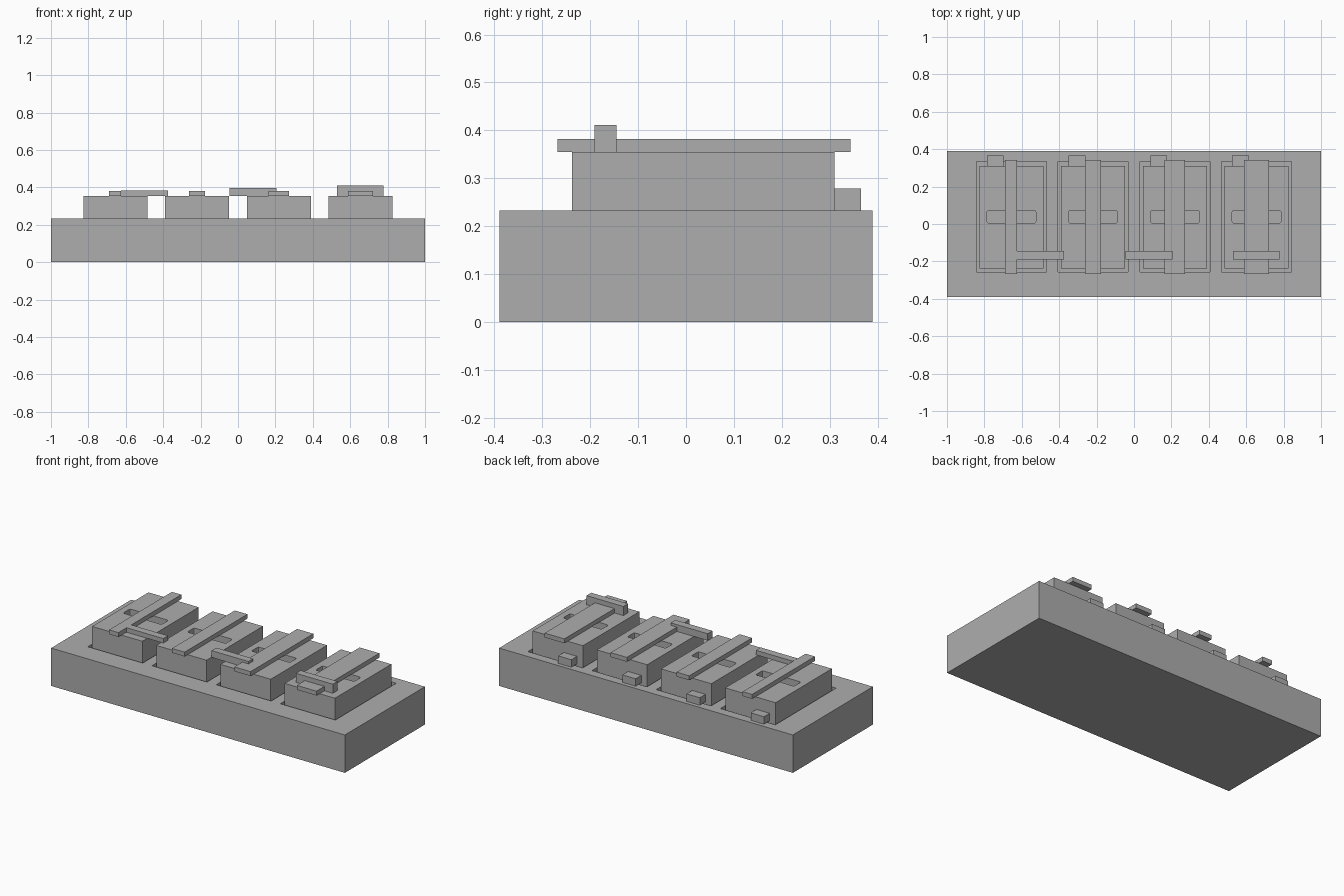
import bpy
import bmesh

cube = bpy.data.objects.get("Cube")
if cube:
    bpy.data.objects.remove(cube, do_unlink=True)

# One plain grey for everything
grey = bpy.data.materials.new("plain_grey")
grey.use_nodes = True
colour = (0.42, 0.42, 0.42, 1)
grey.diffuse_color = colour
grey.node_tree.nodes["Principled BSDF"].inputs["Base Color"].default_value = colour


def box(name, xs, ys, zs, corner=0):
    """Box from min/max ranges, optionally with rounded upright edges."""
    bm = bmesh.new()
    bmesh.ops.create_cube(bm, size=1)
    for v in bm.verts:
        v.co = [r[0] if c < 0 else r[1] for c, r in zip(v.co, (xs, ys, zs))]
    if corner:
        upright = [e for e in bm.edges
                   if abs(e.verts[0].co.z - e.verts[1].co.z) > 1e-4]
        bmesh.ops.bevel(bm, geom=upright, offset=corner, segments=2,
                        profile=0.5, affect='EDGES')
    mesh = bpy.data.meshes.new(name)
    bm.to_mesh(mesh)
    bm.free()
    mesh.materials.append(grey)
    obj = bpy.data.objects.new(name, mesh)
    bpy.context.collection.objects.link(obj)
    return obj


def cut(target, cutter):
    """Subtract the cutter and remove it."""
    mod = target.modifiers.new("cut", 'BOOLEAN')
    mod.operation = 'DIFFERENCE'
    mod.solver = 'EXACT'
    mod.object = cutter
    cutter.hide_render = True
    bpy.context.view_layer.objects.active = target
    bpy.ops.object.modifier_apply(modifier=mod.name)
    bpy.data.objects.remove(cutter, do_unlink=True)


BASE_TOP, BLOCK_TOP, POCKET = 0.233, 0.355, 0.13
PITCH = 0.437

base = box("base", (-1, 1), (-0.389, 0.389), (0, BASE_TOP))

# Long bars grow wider from left to right; cross bars: x offset and height
bar_ranges = [(-0.69, -0.626), (-0.262, -0.176), (0.163, 0.273), (0.588, 0.722)]
cross_bars = {0: (-0.626, 0.028), 2: (-0.046, 0.042), 3: (0.528, 0.056)}

for i in range(4):
    x = (i - 1.5) * PITCH

    # Pocket in the base leaving a narrow gap around the block
    cut(base, box("pocket_cutter", (x - 0.187, x + 0.187), (-0.257, 0.335),
                  (POCKET, 0.3)))

    # Raised block with a crosswise slot
    block = box(f"block_{i + 1}", (x - 0.171, x + 0.171), (-0.238, 0.31),
                (POCKET - 0.01, BLOCK_TOP))
    cut(block, box("slot_cutter", (x - 0.131, x + 0.131), (0.005, 0.072),
                   (BASE_TOP, 0.45), corner=0.01))

    # Small tab behind the block
    box(f"rear_tab_{i + 1}", (x - 0.131, x - 0.041), (0.31, 0.365),
        (BASE_TOP, 0.279))

    # Long bar lying over the slot
    box(f"long_bar_{i + 1}", bar_ranges[i], (-0.268, 0.343), (BLOCK_TOP, 0.382))

    # Cross bar near the front
    if i in cross_bars:
        start, height = cross_bars[i]
        box(f"cross_bar_{i + 1}", (start, start + 0.251), (-0.191, -0.145),
            (BLOCK_TOP, BLOCK_TOP + height))
